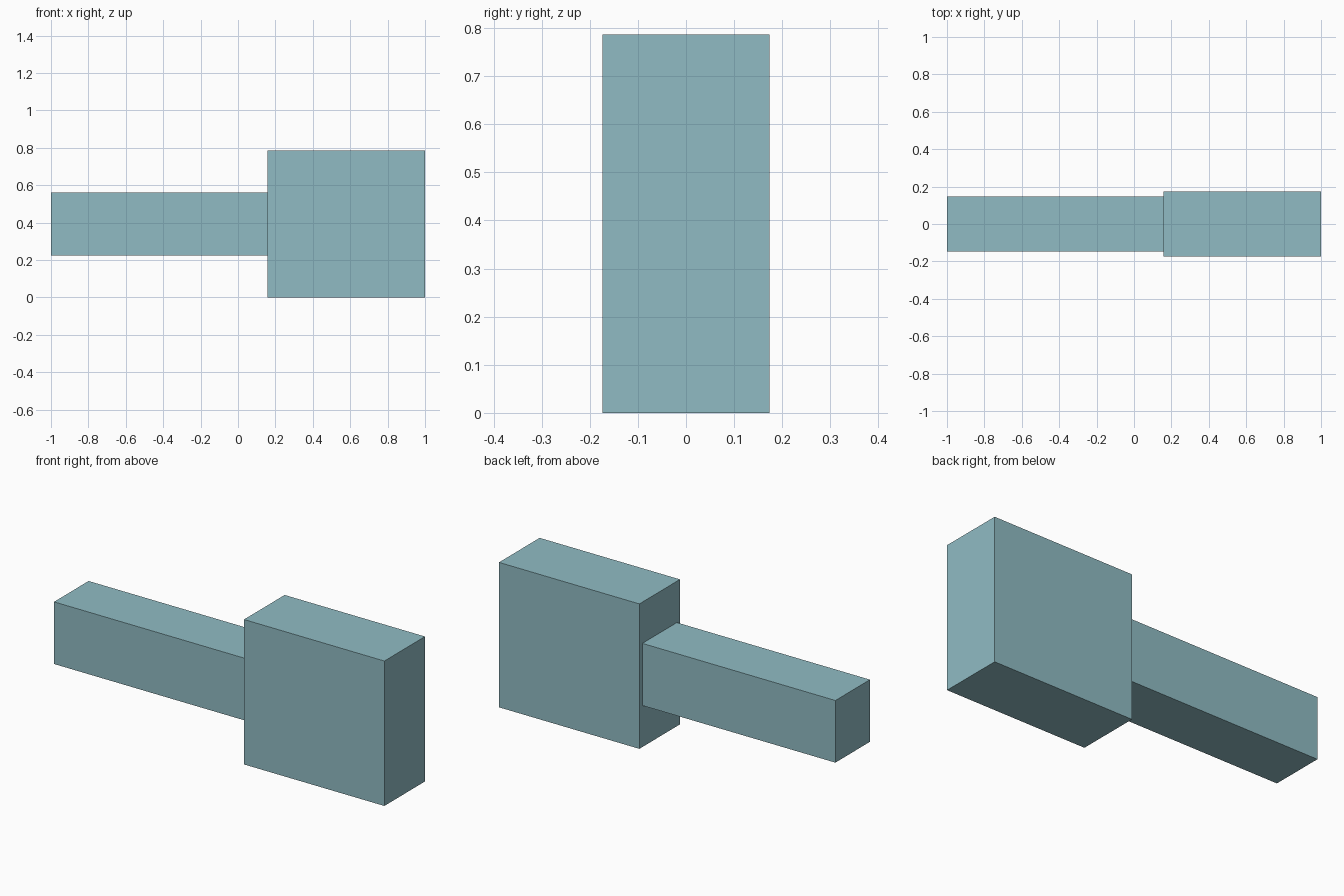
import bpy

if "Cube" in bpy.data.objects:
    bpy.data.objects.remove(bpy.data.objects["Cube"])

# Single flat teal
teal = bpy.data.materials.new("pale_teal")
teal.diffuse_color = (0.28, 0.50, 0.55, 1.0)
teal.use_nodes = True
teal.node_tree.nodes["Principled BSDF"].inputs["Base Color"].default_value = teal.diffuse_color


def box(name, x0, x1, half_y, z0, z1):
    bpy.ops.mesh.primitive_cube_add(
        size=1, location=((x0 + x1) / 2, 0, (z0 + z1) / 2))
    ob = bpy.context.object
    ob.name = name
    ob.scale = (x1 - x0, 2 * half_y, z1 - z0)
    bpy.ops.object.transform_apply(location=False, rotation=False, scale=True)
    ob.data.materials.append(teal)
    return ob


# Long narrow handle, butting against the head
box("handle", -1.0, 0.158, 0.148, 0.225, 0.562)
# Tall block head
box("head", 0.158, 1.0, 0.174, 0.0, 0.786)
